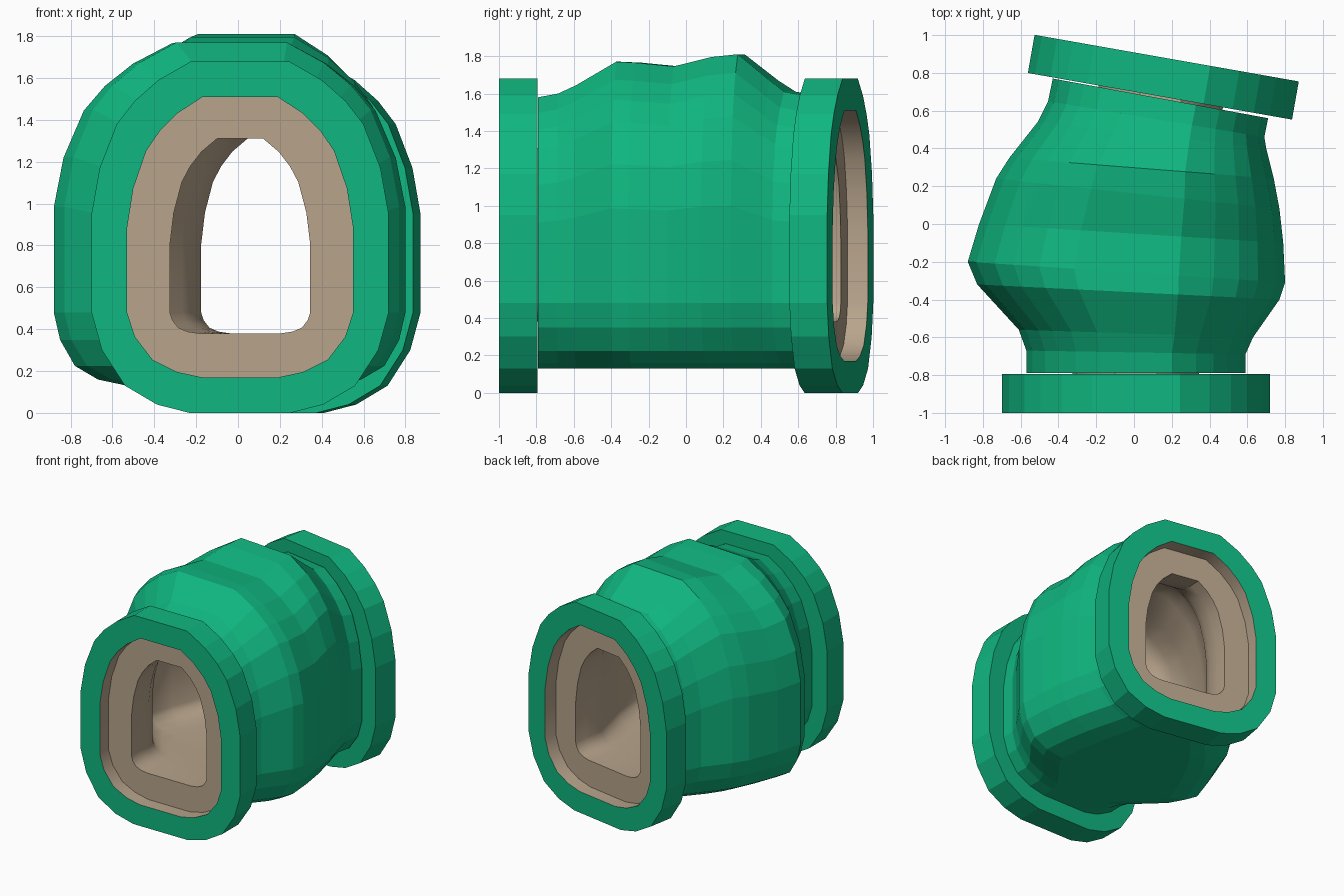
import bpy, bmesh, math
from mathutils import Vector

cube = bpy.data.objects.get("Cube")
if cube:
    bpy.data.objects.remove(cube, do_unlink=True)


def material(name, rgb):
    m = bpy.data.materials.new(name)
    m.use_nodes = True
    m.diffuse_color = (*rgb, 1)
    m.node_tree.nodes["Principled BSDF"].inputs["Base Color"].default_value = (*rgb, 1)
    return m


green = material("emerald green", (0.005, 0.47, 0.215))
tan = material("warm tan", (0.475, 0.37, 0.26))

# Half outline, bottom to top: fraction of half width, height on the collar
SHOULDER, CROWN = 0.48, 1.68
LOWER = [(0.34, 0), (0.56, 0.04), (0.775, 0.13), (0.93, 0.30), (1, SHOULDER)]
UPPER = [(1, 0.95), (0.945, 1.17), (0.83, 1.38), (0.71, 1.49), (0.55, 1.59), (0.33, CROWN)]


def ring(x, y, angle, half, bottom, top, power=1.0):
    """Arched cross-section standing at (x, y), turned about z."""
    pts = [(half * u ** power, bottom + z * (SHOULDER - bottom) / SHOULDER) for u, z in LOWER]
    rise = (top - SHOULDER) / (CROWN - SHOULDER)
    pts += [(half * u, SHOULDER + (z - SHOULDER) * rise) for u, z in UPPER]
    pts += [(-u, z) for u, z in reversed(pts)]
    c, s = math.cos(angle), math.sin(angle)
    return [Vector((x + u * c, y + u * s, z)) for u, z in pts]


def loft(name, rings, mat, outward=True):
    bm = bmesh.new()
    loops = [[bm.verts.new(p) for p in r] for r in rings]
    n = len(loops[0])
    for a, b in zip(loops, loops[1:]):
        for i in range(n):
            j = (i + 1) % n
            f = [a[i], a[j], b[j], b[i]]
            bm.faces.new(f[::-1] if outward else f)
    mesh = bpy.data.meshes.new(name)
    bm.to_mesh(mesh)
    bm.free()
    mesh.materials.append(mat)
    obj = bpy.data.objects.new(name, mesh)
    bpy.context.collection.objects.link(obj)
    return obj


# Body stations: left-hand edge, right-hand edge (x, y) and crown height
STATIONS = [
    (-0.57, -0.79, 0.59, -0.79, 1.58),
    (-0.57, -0.67, 0.59, -0.69, 1.60),
    (-0.61, -0.56, 0.63, -0.60, 1.645),
    (-0.83, -0.32, 0.77, -0.40, 1.77),
    (-0.88, -0.20, 0.80, -0.31, 1.765),
    (-0.82, 0.00, 0.79, -0.10, 1.745),
    (-0.73, 0.24, 0.77, 0.08, 1.795),
    (-0.66, 0.35, 0.74, 0.24, 1.81),
    (-0.51, 0.54, 0.70, 0.40, 1.67),
    (-0.455, 0.65, 0.69, 0.46, 1.61),
    (-0.43, 0.77, 0.71, 0.56, 1.59),
]
WALL, FLOOR = 0.245, 0.13
outer, inner = [], []
for lx, ly, rx, ry, top in STATIONS:
    half = math.hypot(rx - lx, ry - ly) / 2
    place = ((lx + rx) / 2, (ly + ry) / 2, math.atan2(ry - ly, rx - lx))
    power = 1 - 0.5 * max(0, min(1, (half - 0.58) / 0.26))
    outer.append(ring(*place, half, FLOOR, top, power))
    inner.append(ring(*place, half - WALL, FLOOR + 0.25, top - 0.27, 0.5))

# Bulging body
loft("tunnel_body", outer, green)

# End collars: placed by the outer face, depth measured into the model
THICK, RECESS = 0.205, 0.11


class End:
    def __init__(self, x, y, angle, inward):
        self.x, self.y, self.angle, self.inward = x, y, angle, inward

    def at(self, depth, half, bottom, top, power=1.0):
        d = depth * self.inward
        return ring(self.x - d * math.sin(self.angle), self.y + d * math.cos(self.angle),
                    self.angle, half, bottom, top, power)

    def rim(self, depth):
        return self.at(depth, 0.71, 0, CROWN)

    def bore(self, depth):
        return self.at(depth, 0.54, 0.17, 1.51)

    def hole(self, depth):
        return self.at(depth, 0.335, 0.38, 1.31, 0.5)


front = End(0.01, -1.0, 0, 1)
back = End(0.173, 0.878, math.radians(-10), -1)
for name, end, depths in (("front_collar", front, (0, THICK)), ("back_collar", back, (THICK, 0))):
    a, b = depths
    loft(name, [end.bore(a), end.rim(a), end.rim(b), end.bore(b)], green)

# Lining: recessed plates at both ends joined by the inner passage
lining = loft("inner_lining",
              [front.bore(0), front.bore(RECESS), front.hole(RECESS)] + inner
              + [back.hole(RECESS), back.bore(RECESS), back.bore(0)], tan, outward=False)
bpy.ops.object.select_all(action='DESELECT')
lining.select_set(True)
bpy.context.view_layer.objects.active = lining
bpy.ops.object.shade_smooth_by_angle(angle=math.radians(40))
